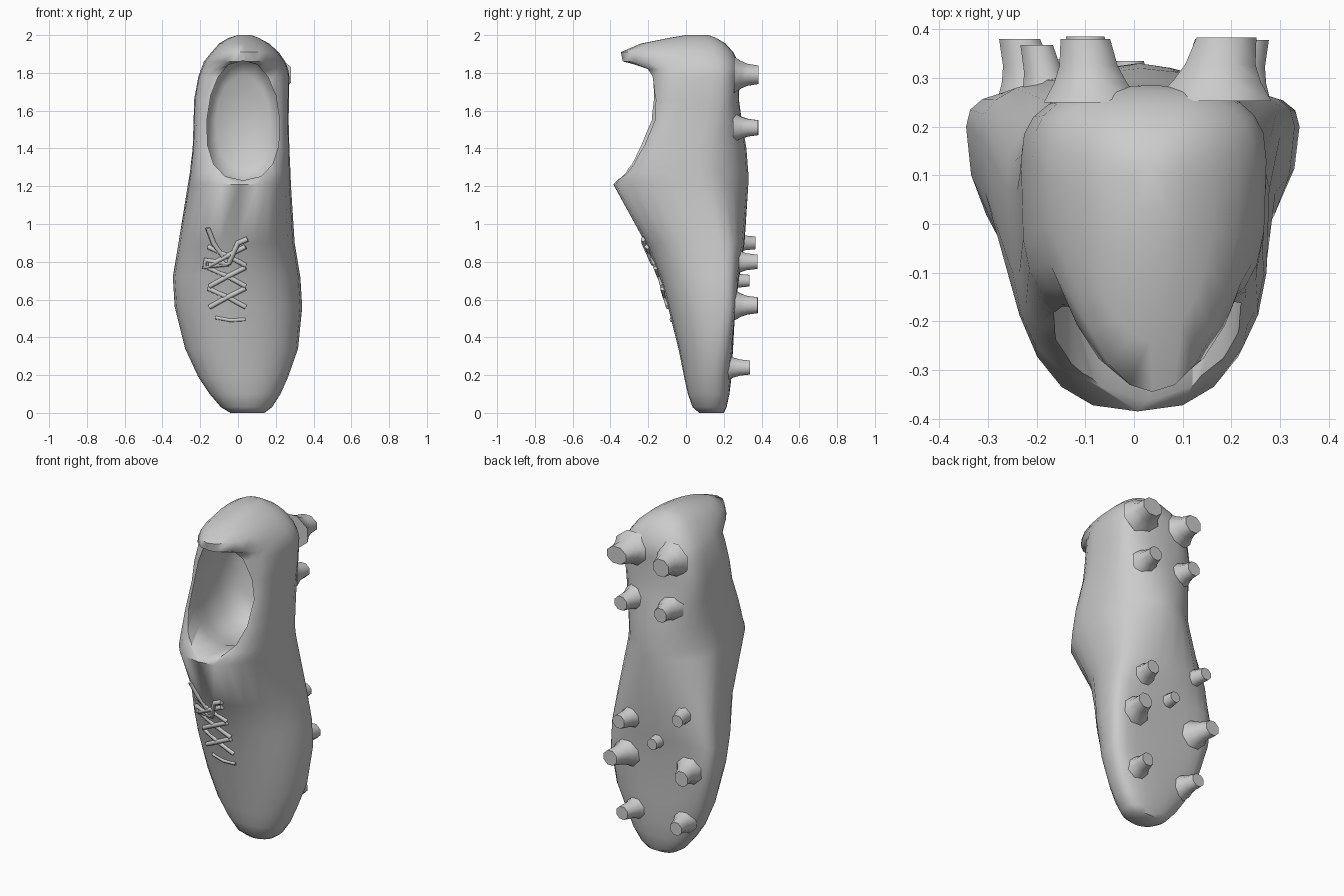
import bpy, bmesh, math
from mathutils import Vector

if "Cube" in bpy.data.objects:
    bpy.data.objects.remove(bpy.data.objects["Cube"])

N = 24


def loft(name, rings):
    """Skin a stack of closed point rings and cap both ends."""
    bm = bmesh.new()
    rows = [[bm.verts.new(p) for p in ring] for ring in rings]
    n = len(rows[0])
    for a, b in zip(rows, rows[1:]):
        for i in range(n):
            j = (i + 1) % n
            bm.faces.new((a[i], a[j], b[j], b[i]))
    bm.faces.new(rows[0])
    bm.faces.new(rows[-1])
    bmesh.ops.recalc_face_normals(bm, faces=bm.faces)
    me = bpy.data.meshes.new(name)
    bm.to_mesh(me)
    bm.free()
    ob = bpy.data.objects.new(name, me)
    bpy.context.collection.objects.link(ob)
    return ob


def smooth(ob, angle=60):
    bpy.ops.object.select_all(action='DESELECT')
    ob.select_set(True)
    bpy.context.view_layer.objects.active = ob
    bpy.ops.object.shade_smooth_by_angle(angle=math.radians(angle))


def power(v, p):
    """Superellipse term: signed |v| ** (2 / p)."""
    return math.copysign(abs(v) ** (2 / p), v)


def bump(z, centre, width):
    return max(0, 1 - abs(z - centre) / width)


def section(z, xl, xr, yf, yb, ym, p):
    """Boot cross-section: front half has exponent p, sole half follows z."""
    pts = []
    cx, hw = (xl + xr) / 2, (xr - xl) / 2
    q = 2.7 - 0.9 * bump(z, 1.25, 0.4)      # rounder sole edge at the arch
    dish = 0.035 * bump(z, 0.5, 0.35)       # shallow dish in the forefoot
    for i in range(N):
        t = 2 * math.pi * i / N
        c, s = math.cos(t), math.sin(t)
        e = q if s > 0 else p
        h = (yb - ym) if s > 0 else (ym - yf)
        y = ym + h * power(s, e) - dish * max(0, s - 0.6) / 0.4
        pts.append((cx + hw * power(c, e), y, z))
    return pts


# Boot body, toe to heel: z, left, right, front, sole, widest y, exponent
body = [
    (0.00, -0.04, 0.14, 0.07, 0.20, 0.14, 2),
    (0.03, -0.09, 0.18, 0.035, 0.215, 0.14, 2),
    (0.10, -0.15, 0.225, 0.01, 0.23, 0.15, 2.1),
    (0.19, -0.21, 0.265, -0.01, 0.245, 0.15, 2.1),
    (0.34, -0.28, 0.318, -0.04, 0.268, 0.17, 2.1),
    (0.56, -0.335, 0.34, -0.095, 0.29, 0.20, 2.2),
    (0.72, -0.345, 0.33, -0.14, 0.295, 0.20, 2.2),
    (0.90, -0.315, 0.30, -0.215, 0.31, 0.18, 2.2),
    (1.21, -0.265, 0.28, -0.385, 0.33, 0.08, 2.5),
    (1.27, -0.255, 0.278, -0.325, 0.33, 0.07, 3.2),
    (1.40, -0.24, 0.272, -0.265, 0.32, 0.07, 4),
    (1.55, -0.235, 0.268, -0.205, 0.295, 0.10, 4),
    (1.66, -0.232, 0.27, -0.188, 0.28, 0.13, 4),
    (1.78, -0.21, 0.272, -0.19, 0.285, 0.13, 3.4),
    (1.82, -0.195, 0.265, -0.21, 0.285, 0.12, 2.8),
    (1.86, -0.18, 0.25, -0.335, 0.275, 0.10, 2),
    (1.91, -0.14, 0.215, -0.345, 0.25, 0.08, 2),
    (1.955, -0.10, 0.165, -0.24, 0.21, 0.06, 2),
    (1.985, -0.05, 0.11, -0.09, 0.16, 0.05, 2),
    (2.00, 0.00, 0.07, 0.0, 0.12, 0.06, 2),
]
boot = loft("boot_upper", [section(*r) for r in body])


# Foot opening: an egg-shaped well that widens behind the collar
def well_ring(y, k):
    ring = []
    for i in range(16):
        t = 2 * math.pi * i / 16
        c, s = math.cos(t), math.sin(t)
        x = 0.192 * power(c, 2.4) * (1 - 0.12 * s)
        ring.append((0.027 + k * x, y, 1.548 + k * 0.317 * power(s, 2.2)))
    return ring


well = [(-0.6, 1), (-0.17, 1), (-0.08, 1.09), (0.08, 1.09), (0.16, 0.95), (0.2, 0.75)]
cutter = loft("opening_cutter", [well_ring(y, k) for y, k in well])
cutter.hide_render = True
mod = boot.modifiers.new("opening", 'BOOLEAN')
mod.operation = 'DIFFERENCE'
mod.solver = 'EXACT'
mod.object = cutter
bpy.context.view_layer.objects.active = boot
bpy.ops.object.modifier_apply(modifier=mod.name)
bpy.data.objects.remove(cutter)
smooth(boot)


# Sole studs: flared base narrowing to a flat tip, leaning outwards
def stud(x, z, tip_y, w):
    rings = []
    for depth in (0.13, 0.09, 0.055, 0):
        k = 0.95 + 55 * depth ** 2
        ring = []
        for i in range(8):
            t = math.pi * (2 * i + 1) / 8
            ring.append((x * (1 - 1.2 * depth) + w * k * math.cos(t), tip_y - depth,
                         z + min(w, 0.056) * k * math.sin(t)))
        rings.append(ring)
    smooth(loft("stud", rings))


for x, z, tip, w in [
    (0.19, 1.79, 0.383, 0.07), (-0.10, 1.79, 0.38, 0.058),
    (0.165, 1.51, 0.38, 0.045), (-0.10, 1.51, 0.385, 0.045),
    (0.18, 0.80, 0.378, 0.043), (-0.20, 0.90, 0.368, 0.038),
    (0.235, 0.57, 0.378, 0.048), (-0.235, 0.57, 0.38, 0.048),
    (0.185, 0.24, 0.338, 0.042), (-0.17, 0.24, 0.338, 0.042),
    (-0.01, 0.70, 0.335, 0.035),
]:
    stud(x, z, tip, w)


# Laces: crossing strands and a loose bow on the instep
def lace(name, pts, lift=0.004, r=0.014):
    cu = bpy.data.curves.new(name, 'CURVE')
    cu.dimensions = '3D'
    cu.bevel_depth = r
    cu.bevel_resolution = 1
    cu.use_fill_caps = True
    sp = cu.splines.new('POLY')
    sp.points.add(len(pts) - 1)
    for q, (x, z) in zip(sp.points, pts):
        hit, loc, nor, _ = boot.ray_cast(Vector((x, -1, z)), Vector((0, 1, 0)))
        q.co = (x, (loc.y if hit else -0.1) - lift, z, 1)
    ob = bpy.data.objects.new(name, cu)
    bpy.context.collection.objects.link(ob)


lace("lace_bottom", [(-0.12, 0.505), (-0.04, 0.49), (0.04, 0.495)], 0.002, 0.01)
for z in (0.56, 0.67, 0.78):
    lace("lace_cross_a", [(-0.15, z), (-0.06, z + 0.05), (0.04, z + 0.1)], 0.006)
    lace("lace_cross_b", [(0.04, z), (-0.05, z + 0.05), (-0.16, z + 0.1)], 0.002)
lace("lace_bow_left", [(-0.05, 0.79), (-0.17, 0.81), (-0.18, 0.77), (-0.05, 0.79)], 0.008)
lace("lace_bow_right", [(-0.05, 0.79), (0.0, 0.9), (0.05, 0.92)], 0.008)
lace("lace_end", [(-0.05, 0.79), (-0.13, 0.9), (-0.16, 0.98)])
